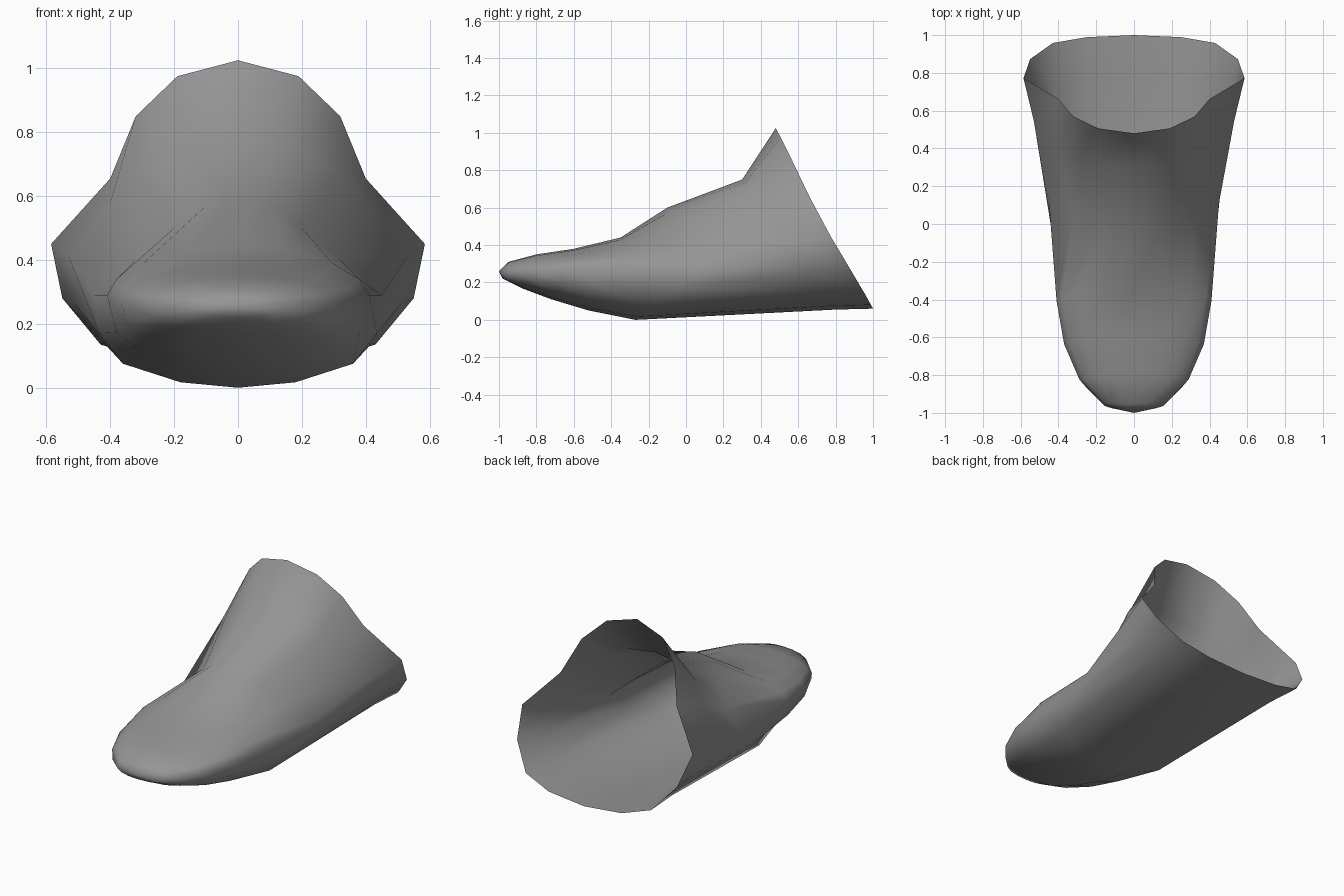
import bpy
import bmesh
from math import sin, cos, pi

cube = bpy.data.objects.get("Cube")
if cube:
    bpy.data.objects.remove(cube, do_unlink=True)

HALF = 8  # steps from the top of a ring to its underside


def material(name, colour):
    mat = bpy.data.materials.new(name)
    mat.use_nodes = True
    mat.diffuse_color = colour
    mat.node_tree.nodes["Principled BSDF"].inputs["Base Color"].default_value = colour
    return mat


def rounded_half(width, top, side, bottom):
    """Right half of a toe section: sloping upper, fuller underside."""
    points = []
    for i in range(HALF + 1):
        angle = pi * i / HALF
        rise = abs(cos(angle))
        if i <= HALF / 2:
            z = side + (top - side) * rise ** 1.15
        else:
            z = side + (bottom - side) * rise ** .75
        points.append((width * max(sin(angle), 0) ** .95, z))
    return points


def add_ring(bm, half, y_top, y_bottom, bulge):
    """Tilt a half section from y_top to y_bottom and mirror it into a ring."""
    top, bottom = half[0][1], half[-1][1]

    def depth(z):
        t = (top - z) / (top - bottom)
        return y_top + (y_bottom - y_top) * t + bulge * sin(pi * t) ** 2

    mirrored = [(-x, z) for x, z in reversed(half[1:-1])]
    return [bm.verts.new((x, depth(z), z)) for x, z in half + mirrored]


# Sections of the open heel end, the ankle and the narrow instep ridge
rim = [(0, 1.025), (.19, .975), (.32, .85), (.4, .655), (.585, .45),
       (.55, .28), (.43, .135), (.25, .08), (0, .06)]
ankle = [(0, .75), (.18, .73), (.31, .68), (.4, .58), (.53, .41),
         (.51, .26), (.42, .14), (.24, .075), (0, .055)]
instep = [(0, .6), (.1, .57), (.2, .5), (.32, .4), (.45, .29),
          (.435, .17), (.36, .075), (.18, .017), (0, 0)]

bm = bmesh.new()
tip = bm.verts.new((0, -1, .26))
rings = [
    add_ring(bm, rounded_half(.165, .31, .265, .22), -.95, -.98, .015),
    add_ring(bm, rounded_half(.29, .35, .27, .17), -.8, -.88, .015),
    add_ring(bm, rounded_half(.37, .38, .28, .11), -.6, -.72, .01),
    add_ring(bm, rounded_half(.41, .44, .29, .05), -.35, -.52, .01),
    add_ring(bm, instep, -.1, -.27, .3),
    add_ring(bm, ankle, .3, .8, 0),
    add_ring(bm, rim, .48, 1, -.02),
]

# Toe fan, then quads between neighbouring rings; the heel end stays open
count = len(rings[0])
for i in range(count):
    j = (i + 1) % count
    bm.faces.new((tip, rings[0][i], rings[0][j]))
    for front, back in zip(rings, rings[1:]):
        bm.faces.new((front[i], back[i], back[j], front[j]))

bmesh.ops.recalc_face_normals(bm, faces=bm.faces)
if sum(f.normal.z * (f.calc_center_median().z - .3) for f in bm.faces) < 0:
    bmesh.ops.reverse_faces(bm, faces=bm.faces)
for face in bm.faces:
    face.smooth = True

mesh = bpy.data.meshes.new("foot_shell")
bm.to_mesh(mesh)
bm.free()
mesh.materials.append(material("mid_grey", (.3, .3, .3, 1)))
shell = bpy.data.objects.new("foot_shell", mesh)
bpy.context.collection.objects.link(shell)
